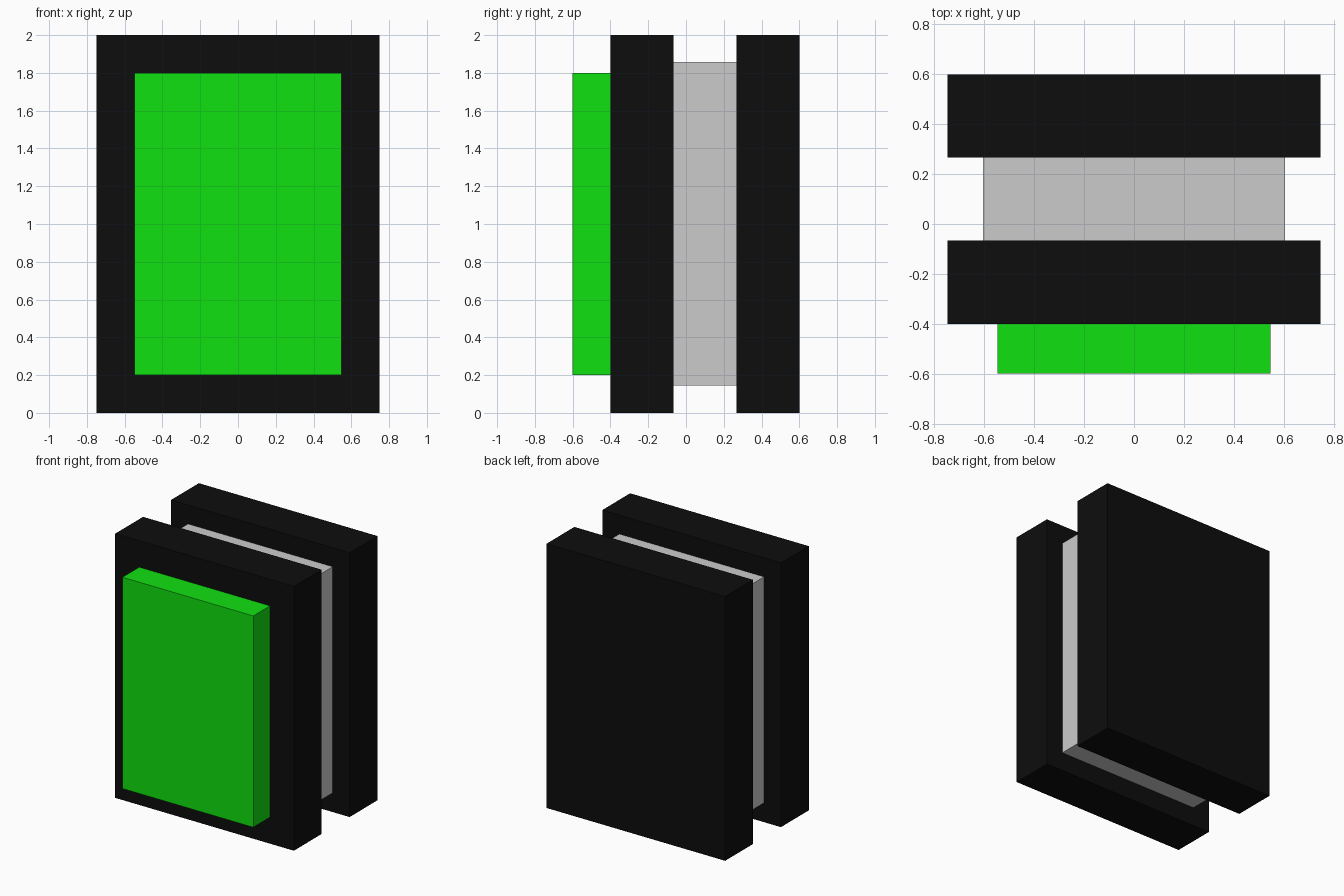
import bpy

if "Cube" in bpy.data.objects:
    bpy.data.objects.remove(bpy.data.objects["Cube"])


def material(name, colour):
    mat = bpy.data.materials.new(name)
    mat.diffuse_color = colour
    mat.use_nodes = True
    mat.node_tree.nodes["Principled BSDF"].inputs["Base Color"].default_value = mat.diffuse_color
    return mat


def box(name, half_width, y_range, z_range, mat=None):
    """Box centred on x, spanning the given y and z ranges."""
    (y0, y1), (z0, z1) = y_range, z_range
    bpy.ops.mesh.primitive_cube_add(size=1, location=(0, (y0 + y1) / 2, (z0 + z1) / 2))
    obj = bpy.context.object
    obj.name = name
    obj.scale = (2 * half_width, y1 - y0, z1 - z0)
    bpy.ops.object.transform_apply(location=False, rotation=False, scale=True)
    if mat:
        obj.data.materials.append(mat)
    return obj


black = material("black", (0.004, 0.004, 0.004, 1))
green = material("green", (0.005, 0.75, 0.005, 1))

# Front and back slabs
for name, y_range in (("front_slab", (-0.4, -0.067)), ("back_slab", (0.267, 0.6))):
    box(name, 0.748, y_range, (0, 2), black)

# Recessed grey core between the slabs
box("core", 0.606, (-0.067, 0.267), (0.145, 1.857))

# Raised green panel on the front
box("front_panel", 0.548, (-0.6, -0.4), (0.2, 1.8), green)
